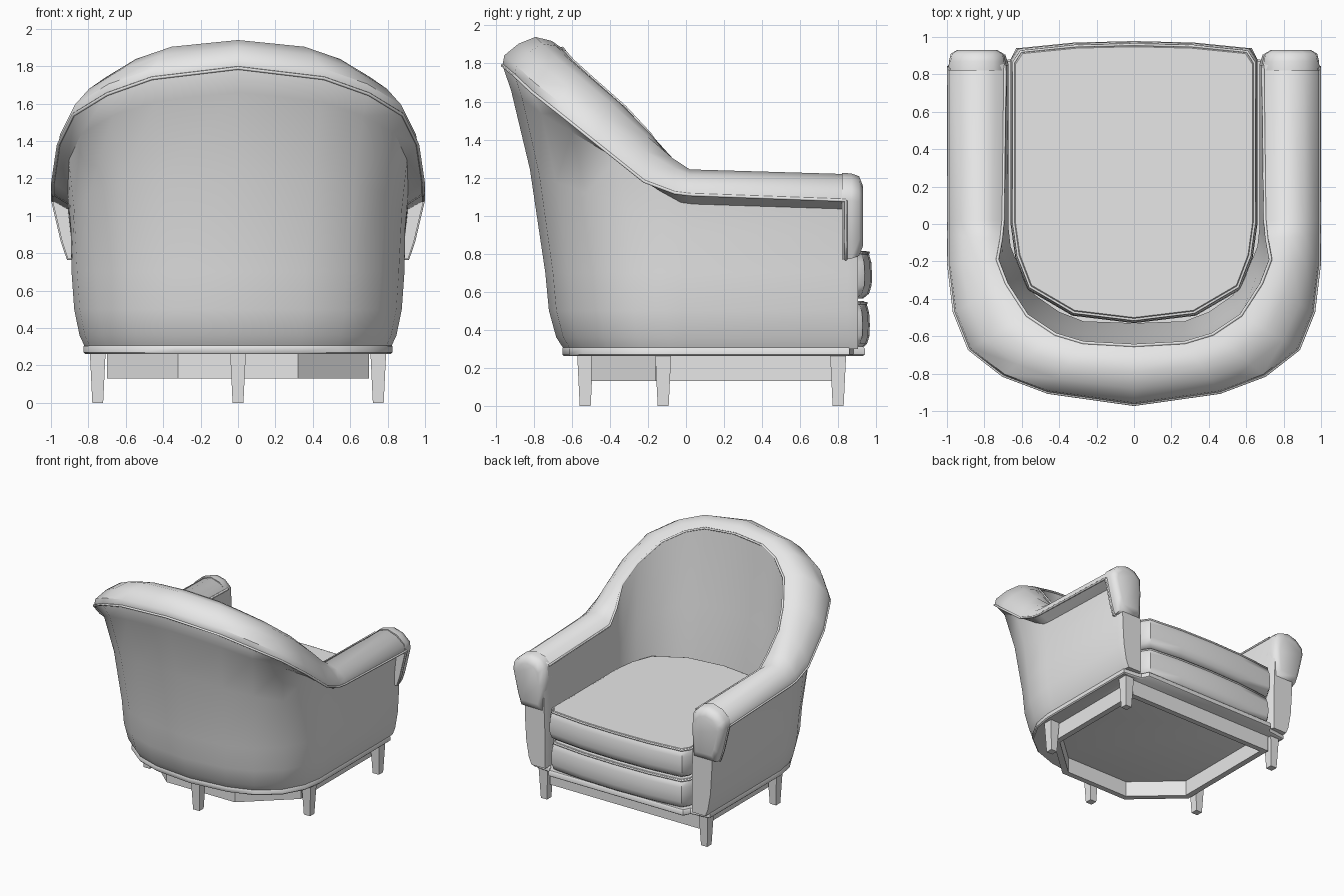
import bpy
import bmesh
import math
from mathutils import Vector

default_cube = bpy.data.objects.get("Cube")
if default_cube:
    bpy.data.objects.remove(default_cube, do_unlink=True)

# One plain grey for the whole chair
grey = bpy.data.materials.new("plain_grey")
grey.use_nodes = True
GREY = (0.8, 0.8, 0.8, 1)
grey.diffuse_color = GREY
for node in grey.node_tree.nodes:
    if node.type == 'BSDF_PRINCIPLED':
        node.inputs["Base Color"].default_value = GREY


def loft(name, rings, wrap=False, angle=40):
    """Skin a list of closed rings; cap both ends unless it wraps round."""
    bm = bmesh.new()
    rows = [[bm.verts.new(p) for p in ring] for ring in rings]
    pairs = list(zip(rows, rows[1:]))
    if wrap:
        pairs.append((rows[-1], rows[0]))
    else:
        bm.faces.new(rows[0])
        bm.faces.new(rows[-1])
    for a, b in pairs:
        n = len(a)
        for i in range(n):
            j = (i + 1) % n
            bm.faces.new((a[i], a[j], b[j], b[i]))
    bmesh.ops.recalc_face_normals(bm, faces=bm.faces)
    mesh = bpy.data.meshes.new(name)
    bm.to_mesh(mesh)
    bm.free()
    mesh.materials.append(grey)
    obj = bpy.data.objects.new(name, mesh)
    bpy.context.collection.objects.link(obj)
    bpy.ops.object.select_all(action='DESELECT')
    obj.select_set(True)
    bpy.context.view_layer.objects.active = obj
    bpy.ops.object.shade_smooth_by_angle(angle=math.radians(angle))
    return obj


def piping(name, points, closed=False, radius=0.008):
    """Thin sewn cord along a path."""
    curve = bpy.data.curves.new(name, 'CURVE')
    curve.dimensions = '3D'
    curve.bevel_depth = radius
    curve.bevel_resolution = 1
    spline = curve.splines.new('POLY')
    spline.points.add(len(points) - 1)
    for sp, p in zip(spline.points, points):
        sp.co = (*p, 1)
    spline.use_cyclic_u = closed
    curve.materials.append(grey)
    obj = bpy.data.objects.new(name, curve)
    bpy.context.collection.objects.link(obj)


def flip(points):
    return [Vector((-p[0], *p[1:])) for p in points]


def both_sides(half):
    """Complete a path that starts on the centre line."""
    return flip(half[:0:-1]) + [Vector(p) for p in half]


def at_height(outline, z, scale=1.0, centre_y=0.0):
    return [Vector((p[0] * scale, centre_y + (p[1] - centre_y) * scale, z))
            for p in outline]


# Shell stations from back centre to arm front:
# outer seam, inner seam, outer wall, inner wall foot, overhang amount
STATIONS = [
    ((0, -.965, 1.79), (0, -.65, 1.88), (0, -.74), (0, -.53), 0),
    ((.46, -.9, 1.735), (.27, -.635, 1.86), (.36, -.7), (.27, -.52), 0),
    ((.7, -.81, 1.65), (.42, -.59, 1.81), (.58, -.62), (.4, -.47), .1),
    ((.88, -.67, 1.54), (.57, -.49, 1.72), (.76, -.47), (.53, -.38), .25),
    ((.96, -.47, 1.38), (.68, -.32, 1.57), (.86, -.28), (.62, -.22), .6),
    ((.99, -.22, 1.18), (.73, -.19, 1.43), (.89, -.1), (.66, -.12), 1),
    ((.99, -.06, 1.12), (.71, -.08, 1.27), (.89, -.02), (.67, -.03), 1),
    ((.99, .02, 1.11), (.7, .02, 1.17), (.89, .04), (.67, .03), 1),
    ((.99, .84, 1.08), (.69, .85, 1.15), (.89, .85), (.67, .85), 1),
]
ROLL = [(.03, .05), (.27, .09), (.55, .1), (.82, .055)]
BASE_Z, BELLY_Z, SEAT_Z = .3, .7, .6


def base_point(wall):
    return Vector((wall[0] * .92, wall[1] * (.87 if wall[1] < 0 else 1), BASE_Z))


def section(outer, inner, wall, foot, overhang):
    """Closed cross-section: outer wall, padded roll, inner wall."""
    outer, inner = Vector(outer), Vector(inner)
    base, belly = base_point(wall), Vector((*wall, BELLY_Z))
    pts = [base]
    for out, up in ((.4, .15), (.8, .5)):
        p = base.lerp(belly, out)
        p.z = BASE_Z + (BELLY_Z - BASE_Z) * up
        pts.append(p)
    pts.append(belly)
    for up, out_back, out_side in ((.5, .36, .04), (.88, .8, .2)):
        p = belly.lerp(outer, out_back + (out_side - out_back) * overhang)
        p.z = BELLY_Z + (outer.z - BELLY_Z) * up
        pts.append(p)
    pts.append(outer)
    pts += [outer.lerp(inner, t) + Vector((0, 0, h)) for t, h in ROLL]
    seat = Vector((*foot, SEAT_Z))
    middle = inner.lerp(seat, .4)
    middle.z = (inner.z + SEAT_Z) / 2
    return pts + [inner, middle, seat, Vector((*foot, BASE_Z))]


half = [section(*s) for s in STATIONS]
# Rounded front end of each arm
half.append([Vector((.79 + (p.x - .79) * .85, .905, p.z - (.03 if p.z > 1 else 0)))
             for p in half[-1]])
loft("upholstered_shell", [flip(s) for s in half[:0:-1]] + half)

# Seam cords along the roll
piping("outer_seam_piping", both_sides([s[0] for s in STATIONS]), radius=.009)
piping("inner_seam_piping", both_sides([s[1] for s in STATIONS]), radius=.009)

# Padded caps folded over the arm fronts
CAP = [(.70, .77), (.91, .77), (.94, .86), (.992, 1.08), (.983, 1.14),
       (.915, 1.2), (.83, 1.225), (.75, 1.205), (.692, 1.15), (.685, 1.0)]
CAP_MID = (.84, 1.0)
cap_rings = []
for y, s in ((.82, 1), (.87, .985), (.91, .92), (.93, .7)):
    cap_rings.append([Vector((CAP_MID[0] + (x - CAP_MID[0]) * s, y,
                              CAP_MID[1] + (z - CAP_MID[1]) * s)) for x, z in CAP])
cap_seam = [Vector((x, .84, z)) for x, z in CAP[:4]]
for side, turn in (("left", list), ("right", flip)):
    loft(side + "_arm_cap", [turn(r) for r in cap_rings], angle=50)
    piping(side + "_arm_cap_piping", turn(cap_seam))

# Two stacked seat cushions with rounded edges
CUSHION = both_sides([(0, -.53), (.33, -.49), (.57, -.35), (.635, -.18), (.66, 0),
                      (.66, .88), (.62, .94), (.32, .97)]) + [Vector((0, .978))]
CENTRE_Y = .22
for name, bottom, size in (("lower_cushion", .3, .985), ("seat_cushion", .565, 1)):
    rings = [at_height(CUSHION, bottom + h, s * size, CENTRE_Y)
             for h, s in ((0, .94), (.025, .98), (.07, .998), (.13, 1),
                          (.19, .995), (.23, .98), (.25, .96))]
    loft(name, rings, angle=45)
    piping(name + "_piping", at_height(CUSHION, bottom + .24, .975 * size, CENTRE_Y), True)

# Band around the foot of the upholstery
foot_path = [base_point(s[2]) * 1.01 for s in STATIONS[:-1]]
BAND = both_sides(foot_path + [(.825, .86, 0), (.66, .88, 0), (.63, .94, 0)])
loft("base_band", [at_height(BAND, z, s) for z, s in
                   ((.262, .99), (.27, 1), (.3, 1), (.312, .99))])

# Faceted plinth frame, open in the middle
corners = [(.32, -.5), (.7, -.16), (.7, .82)]
FRAME = [Vector(p) for p in corners] + flip(corners[::-1])
loft("plinth_frame", [at_height(FRAME, z, s, .16) for s, z in
                      ((1, .13), (1, .265), (.93, .265), (.93, .13))], wrap=True, angle=20)

# Tapered legs
SQUARE = [(-1, -1), (1, -1), (1, 1), (-1, 1)]
for name, x, y in (("front_left_leg", .75, .8), ("front_right_leg", -.75, .8),
                   ("side_left_leg", .75, -.12), ("side_right_leg", -.75, -.12),
                   ("back_leg", 0, -.53)):
    loft(name, [[Vector((x + a * r, y + b * r, z)) for a, b in SQUARE]
                for z, r in ((0, .029), (.27, .042))], angle=20)
